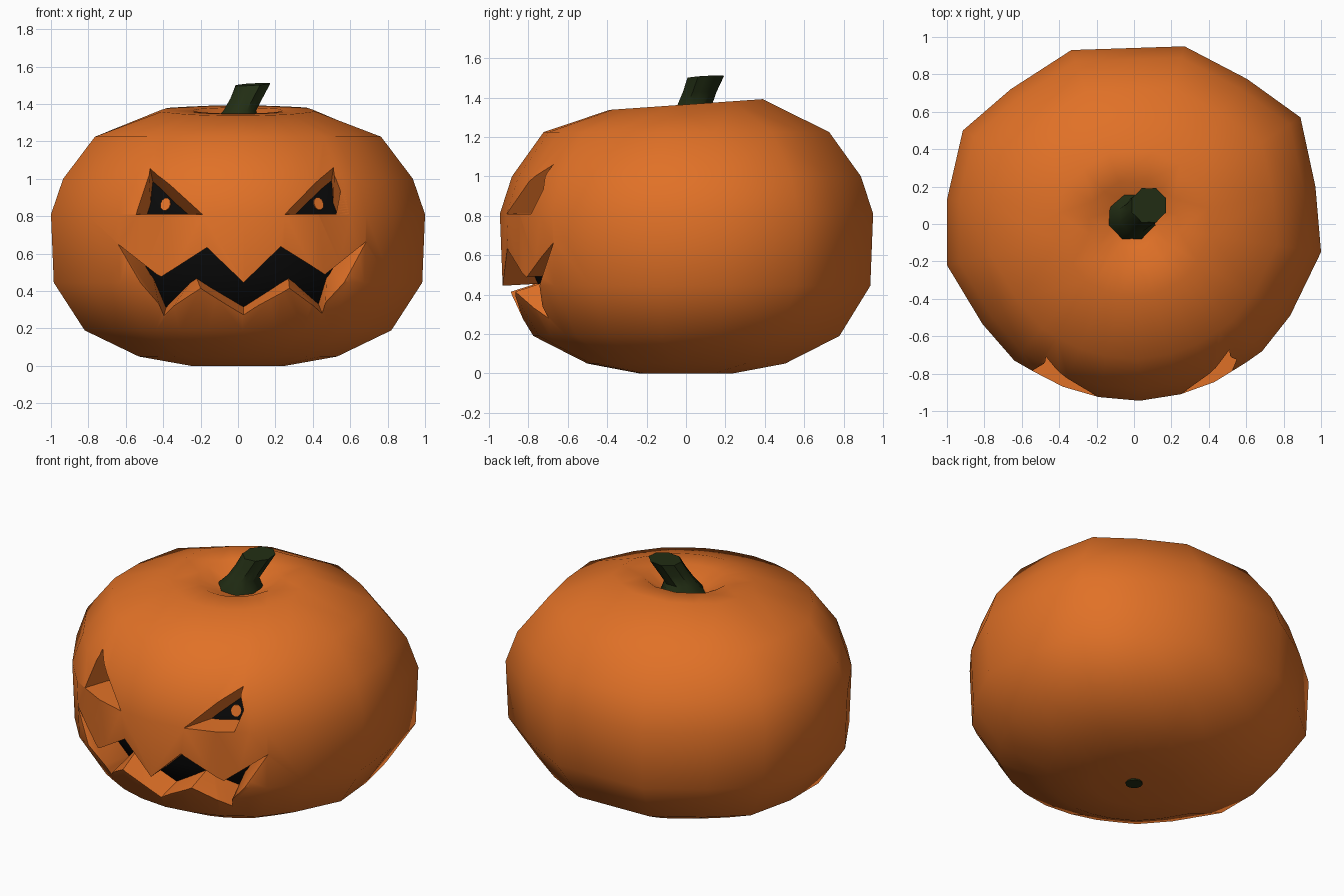
import bpy, bmesh, math
from mathutils import Vector
from mathutils.bvhtree import BVHTree

if "Cube" in bpy.data.objects:
    bpy.data.objects.remove(bpy.data.objects["Cube"])


def material(name, rgb):
    m = bpy.data.materials.new(name)
    m.diffuse_color = (*rgb, 1)
    m.use_nodes = True
    m.node_tree.nodes["Principled BSDF"].inputs["Base Color"].default_value = m.diffuse_color
    return m


ORANGE = material("pumpkin orange", (0.75, 0.165, 0.02))
GREEN = material("dark green", (0.016, 0.027, 0.007))
BLACK = material("inner black", (0.003, 0.003, 0.003))


def loft(name, rings, mat, bottom=None, top=None):
    """Skin a list of closed rings; the ends are fans or flat caps."""
    bm = bmesh.new()
    loops = [[bm.verts.new(p) for p in ring] for ring in rings]
    n = len(loops[0])
    for a, b in zip(loops, loops[1:]):
        for i in range(n):
            j = (i + 1) % n
            bm.faces.new((a[i], a[j], b[j], b[i]))
    for loop, tip, flip in ((loops[0], bottom, True), (loops[-1], top, False)):
        if tip is None:
            bm.faces.new(loop[::-1] if flip else loop)
        else:
            c = bm.verts.new(tip)
            for i in range(n):
                f = (loop[i], loop[(i + 1) % n], c)
                bm.faces.new(f[::-1] if flip else f)
    bmesh.ops.triangulate(bm, faces=bm.faces[:])
    bmesh.ops.recalc_face_normals(bm, faces=bm.faces[:])
    me = bpy.data.meshes.new(name)
    tree = BVHTree.FromBMesh(bm)
    bm.to_mesh(me)
    bm.free()
    me.materials.append(mat)
    ob = bpy.data.objects.new(name, me)
    bpy.context.collection.objects.link(ob)
    return ob, tree


def activate(ob):
    bpy.ops.object.select_all(action='DESELECT')
    ob.select_set(True)
    bpy.context.view_layer.objects.active = ob


def smooth(ob, angle):
    activate(ob)
    bpy.ops.object.shade_smooth_by_angle(angle=math.radians(angle))


# Widest outline seen from above, and the side profile (scale, height)
OUTLINE = [(1, -.15), (.97, .2), (.89, .57), (.605, .775), (.27, .95), (-.335, .93),
           (-.66, .72), (-.915, .5), (-1, .13), (-1, -.22), (-.81, -.535),
           (-.64, -.73), (-.535, -.79), (-.38, -.87), (-.19, -.925), (.03, -.945),
           (.25, -.91), (.43, -.845), (.6, -.74), (.685, -.68), (.835, -.49)]
PROFILE = [(.25, 0), (.53, .05), (.82, .19), (.985, .445), (1, .81), (.935, 1.0),
           (.765, 1.225), (.41, 1.365), (.24, 1.365), (.13, 1.3)]


def gourd(name, scale, mat):
    def place(x, y, z):
        return Vector((x * scale, y * scale, .7 + (z - .7) * scale))
    rings = []
    for r, z in PROFILE:
        tilt = .07 if z > 1.3 else 0  # the rim is higher at the back
        rings.append([place(x * r, y * r, z + tilt * r * y) for x, y in OUTLINE])
    return loft(name, rings, mat, place(0, 0, .012), place(0, 0, 1.28))


body, body_tree = gourd("pumpkin_body", 1, ORANGE)
core, core_tree = gourd("dark_inside", .83, BLACK)


def hit(tree, x, z):
    return tree.ray_cast(Vector((x, -3, z)), Vector((0, 1, 0)))


def carve(name, outer, inner):
    """Cut a tapering hole from the skin down into the dark core."""
    front, back = [], []
    for (ox, oz), (ix, iz) in zip(outer, inner):
        o = hit(body_tree, ox, oz)[0]
        i = hit(core_tree, ix, iz)[0]
        d = i - o
        front.append(o - d * .7)
        back.append(i + d * .35)
    cutter, _ = loft(name, [front, back], ORANGE)
    cutter.hide_render = True
    mod = body.modifiers.new(name, 'BOOLEAN')
    mod.operation = 'DIFFERENCE'
    mod.solver = 'EXACT'
    mod.object = cutter
    activate(body)
    bpy.ops.object.modifier_apply(modifier=mod.name)
    bpy.data.objects.remove(cutter)


# Eyes
carve("right_eye_cutter", [(.25, .81), (.595, .81), (.51, 1.06)],
      [(.31, .813), (.53, .813), (.50, .99)])
carve("left_eye_cutter", [(-.545, .81), (-.19, .81), (-.47, 1.055)],
      [(-.485, .813), (-.27, .813), (-.455, .985)])

# Zigzag mouth
carve("mouth_cutter",
      [(-.64, .65), (-.396, .268), (-.2, .415), (.03, .273), (.275, .415), (.45, .28),
       (.685, .665), (.465, .488), (.228, .638), (.03, .445), (-.166, .633), (-.41, .477)],
      [(-.51, .56), (-.385, .312), (-.22, .467), (.03, .315), (.27, .467), (.43, .33),
       (.53, .565), (.45, .5), (.225, .645), (.03, .455), (-.163, .64), (-.4, .49)])
smooth(body, 45)
smooth(core, 45)

# Pupils: thin plates lying on the dark inside
for side, x, z in (("left", -.385, .862), ("right", .428, .865)):
    loc, normal = hit(core_tree, x, z)[:2]
    across = normal.cross(Vector((0, 0, 1))).normalized()
    up = across.cross(normal)
    ring = [loc + across * (.03 * math.cos(a)) + up * (.036 * math.sin(a))
            for a in (math.tau * k / 10 for k in range(10))]
    loft(side + "_pupil", [[p + normal * h for p in ring] for h in (.001, .008)], ORANGE)


# Stem: flared, leaning, lightly ribbed
def stem_ring(cx, cy, z, r, lean=0.0, rib=.05):
    pts = []
    for k in range(16):
        a = math.tau * k / 16
        q = r * (1 + (rib if k % 2 else -rib))
        x, y = q * math.cos(a), q * math.sin(a)
        pts.append((cx + x, cy + y, z + lean * (x + y)))
    return pts


stem, _ = loft("stem", [stem_ring(-.015, .045, 1.26, .14),
                        stem_ring(-.01, .045, 1.31, .125),
                        stem_ring(.01, .045, 1.365, .09),
                        stem_ring(.045, .07, 1.43, .088),
                        stem_ring(.08, .1, 1.505, .095, .06)], GREEN)
smooth(stem, 50)

# Dark spot under the pumpkin
loft("base_spot", [[(.05 * math.cos(math.tau * k / 12), .05 * math.sin(math.tau * k / 12), z)
                    for k in range(12)] for z in (.002, .012)], GREEN)
